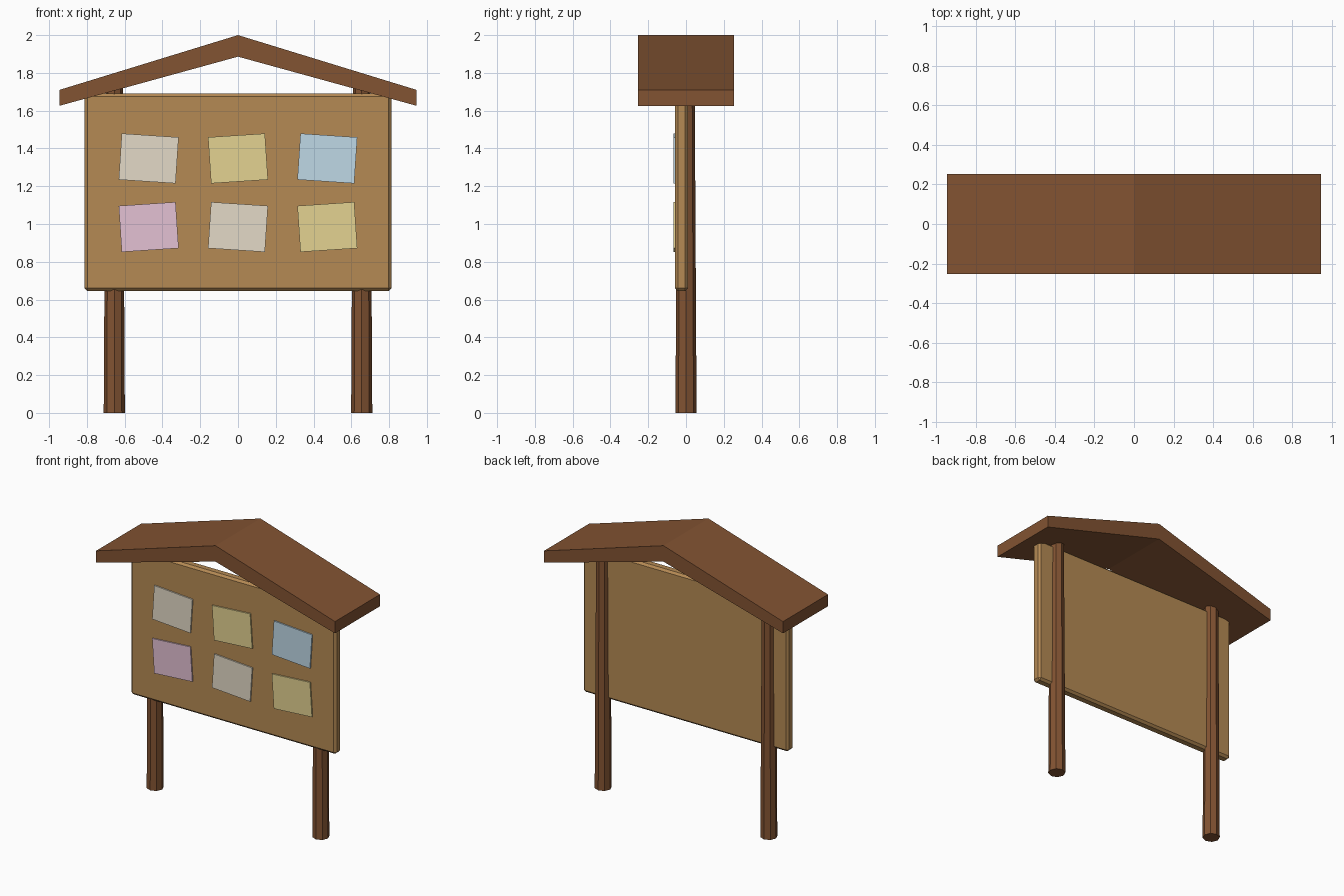
import bpy
import bmesh
from math import radians

cube = bpy.data.objects.get("Cube")
if cube:
    bpy.data.objects.remove(cube, do_unlink=True)


def linear(c):
    c /= 255
    return c / 12.92 if c <= 0.04045 else ((c + 0.055) / 1.055) ** 2.4


def material(name, *rgb):
    mat = bpy.data.materials.new(name)
    colour = [linear(c) for c in rgb] + [1]
    mat.use_nodes = True
    mat.diffuse_color = colour
    mat.node_tree.nodes["Principled BSDF"].inputs["Base Color"].default_value = colour
    return mat


dark_wood = material("dark wood", 130, 83, 50)
board_wood = material("light wood", 181, 138, 84)
cream = material("cream paper", 227, 218, 199)
yellow = material("yellow paper", 227, 210, 145)
blue = material("blue paper", 191, 216, 230)
pink = material("pink paper", 227, 193, 211)


def finish(bm, name, mat):
    bmesh.ops.recalc_face_normals(bm, faces=bm.faces[:])
    mesh = bpy.data.meshes.new(name)
    bm.to_mesh(mesh)
    bm.free()
    mesh.materials.append(mat)
    obj = bpy.data.objects.new(name, mesh)
    bpy.context.collection.objects.link(obj)
    return obj


def box(name, centre, size, mat, bevel=0.0):
    bm = bmesh.new()
    bmesh.ops.create_cube(bm, size=1)
    bmesh.ops.scale(bm, vec=size, verts=bm.verts)
    if bevel:
        bmesh.ops.bevel(bm, geom=bm.edges[:], offset=bevel, segments=1, affect='EDGES')
    obj = finish(bm, name, mat)
    obj.location = centre
    return obj


# Tapered octagonal posts
POST_TOP = 1.75
for side, x in (("left", 0.655), ("right", -0.655)):
    bm = bmesh.new()
    bmesh.ops.create_cone(bm, cap_ends=True, segments=8,
                          radius1=0.056, radius2=0.046, depth=POST_TOP)
    post = finish(bm, side + "_post", dark_wood)
    post.location = (x, 0, POST_TOP / 2)

# Notice board with chamfered edges
box("notice_board", (0, -0.024, 1.168), (1.624, 0.068, 1.046), board_wood, 0.015)

# Pinned papers, alternately tilted
rows = ((1.347, (cream, yellow, blue)), (0.984, (pink, cream, yellow)))
for r, (z, colours) in enumerate(rows):
    for c, mat in enumerate(colours):
        paper = box(f"paper_{r + 1}_{c + 1}", ((c - 1) * 0.473, -0.0625, z),
                    (0.302, 0.0095, 0.245), mat)
        # Positive y rotation turns the sheet clockwise from the front
        paper.rotation_euler.y = radians(3.8 if (r + c) % 2 == 0 else -3.8)

# Gabled roof: a chevron profile extruded front to back
profile = [(-0.945, 1.626), (0, 1.886), (0.945, 1.626),
           (0.945, 1.71), (0, 2), (-0.945, 1.71)]
bm = bmesh.new()
front = [bm.verts.new((x, -0.254, z)) for x, z in profile]
back = [bm.verts.new((x, 0.254, z)) for x, z in profile]
for ring in (front, back):
    for i, j, k, m in ((0, 1, 4, 5), (1, 2, 3, 4)):
        bm.faces.new((ring[i], ring[j], ring[k], ring[m]))
for i in range(len(profile)):
    j = (i + 1) % len(profile)
    bm.faces.new((front[i], front[j], back[j], back[i]))
finish(bm, "roof", dark_wood)
